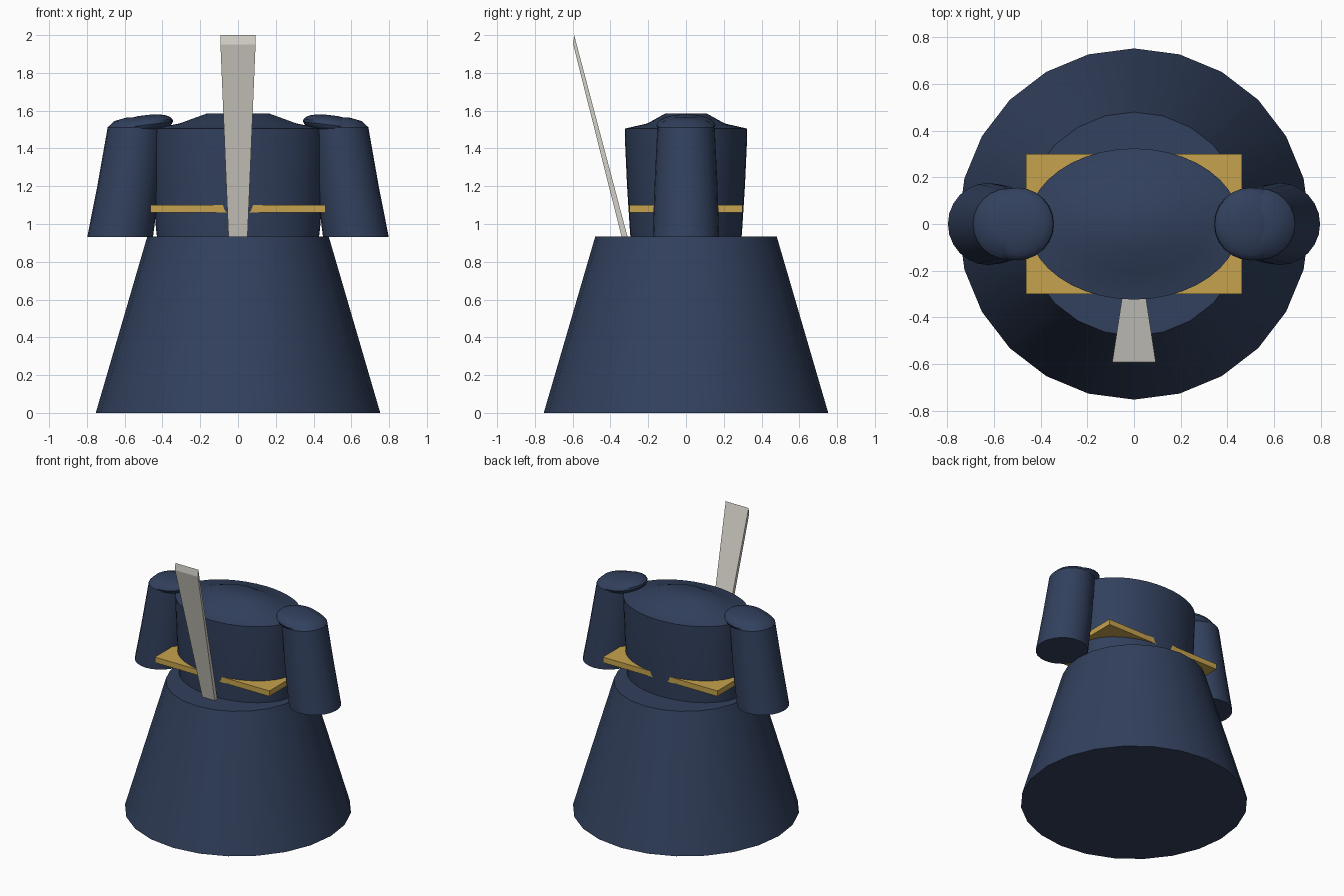
import bpy, bmesh, math
from mathutils import Vector

if "Cube" in bpy.data.objects:
    bpy.data.objects.remove(bpy.data.objects["Cube"])


def material(name, rgb):
    m = bpy.data.materials.new(name)
    m.diffuse_color = (*rgb, 1)
    m.use_nodes = True
    m.node_tree.nodes["Principled BSDF"].inputs["Base Color"].default_value = m.diffuse_color
    return m


NAVY = material("navy_cloth", (0.032, 0.052, 0.11))
GOLD = material("gold_sash", (0.56, 0.36, 0.075))
PALE = material("pale_blade", (0.68, 0.66, 0.60))


def finish(name, bm, mat, smooth=True):
    bmesh.ops.recalc_face_normals(bm, faces=bm.faces)
    me = bpy.data.meshes.new(name)
    bm.to_mesh(me)
    bm.free()
    ob = bpy.data.objects.new(name, me)
    bpy.context.collection.objects.link(ob)
    me.materials.append(mat)
    if smooth:
        bpy.ops.object.select_all(action='DESELECT')
        ob.select_set(True)
        bpy.context.view_layer.objects.active = ob
        bpy.ops.object.shade_smooth_by_angle(angle=math.radians(35))
    return ob


def loft(name, rings, sides, mat):
    """Stack elliptical rings (cx, z, rx, ry, tilt) and cap both ends."""
    bm = bmesh.new()
    loops = []
    for cx, z, rx, ry, tilt in rings:
        angles = [2 * math.pi * i / sides for i in range(sides)]
        loops.append([bm.verts.new((cx + rx * math.cos(a), ry * math.sin(a),
                                    z + tilt * math.cos(a))) for a in angles])
    for lo, hi in zip(loops, loops[1:]):
        for i in range(sides):
            j = (i + 1) % sides
            bm.faces.new((lo[i], lo[j], hi[j], hi[i]))
    bm.faces.new(loops[0])
    bm.faces.new(loops[-1])
    return finish(name, bm, mat)


def block(name, corners, mat):
    """Hexahedron from eight corners: bottom four, then top four."""
    bm = bmesh.new()
    v = [bm.verts.new(c) for c in corners]
    for f in ((0, 1, 2, 3), (4, 5, 6, 7), (0, 1, 5, 4),
              (1, 2, 6, 5), (2, 3, 7, 6), (3, 0, 4, 7)):
        bm.faces.new([v[i] for i in f])
    return finish(name, bm, mat, smooth=False)


# Wide skirt
loft("skirt", [(0, 0, 0.753, 0.753, 0), (0, 0.935, 0.48, 0.48, 0)], 24, NAVY)

# Oval torso with a low domed top
torso = [(0.90, 0.425, 0.292), (0.98, 0.435, 0.298), (1.2, 0.445, 0.312),
         (1.42, 0.453, 0.322), (1.505, 0.455, 0.324), (1.532, 0.31, 0.205),
         (1.585, 0.165, 0.11)]
loft("torso", [(0, z, rx, ry, 0) for z, rx, ry in torso], 40, NAVY)

# Square sash around the waist
block("sash", [(x, y, z) for z in (1.06, 1.10) for x, y in
               ((-0.464, -0.30), (0.464, -0.30), (0.464, 0.30), (-0.464, 0.30))], GOLD)

# Forward-leaning blade tucked in at the waist
block("blade", [(-0.049, -0.333, 0.90), (0.049, -0.333, 0.90),
                (0.049, -0.301, 0.90), (-0.049, -0.301, 0.90),
                (-0.093, -0.597, 1.95), (0.093, -0.597, 1.95),
                (0.093, -0.592, 2.0), (-0.093, -0.592, 2.0)], PALE)

for side, s in (("left", -1), ("right", 1)):
    # Flared hanging sleeve with a rounded top
    loft("sleeve_" + side,
         [(s * 0.624, 0.932, 0.174, 0.176, 0), (s * 0.58, 1.2, 0.165, 0.167, 0),
          (s * 0.538, 1.512, 0.152, 0.152, 0), (s * 0.53, 1.545, 0.125, 0.125, 0),
          (s * 0.522, 1.563, 0.07, 0.07, 0)], 24, NAVY)
    # Flattened shoulder pad, tipped up toward the neck
    pad = []
    for k in range(1, 12):
        t = -math.pi / 2 + math.pi * k / 12
        r = 0.156 * math.cos(t)
        pad.append((s * (0.5 - 0.012 * math.sin(t)), 1.523 + 0.055 * math.sin(t),
                    r, r, -s * 0.12 * r))
    loft("shoulder_" + side, pad, 24, NAVY)
